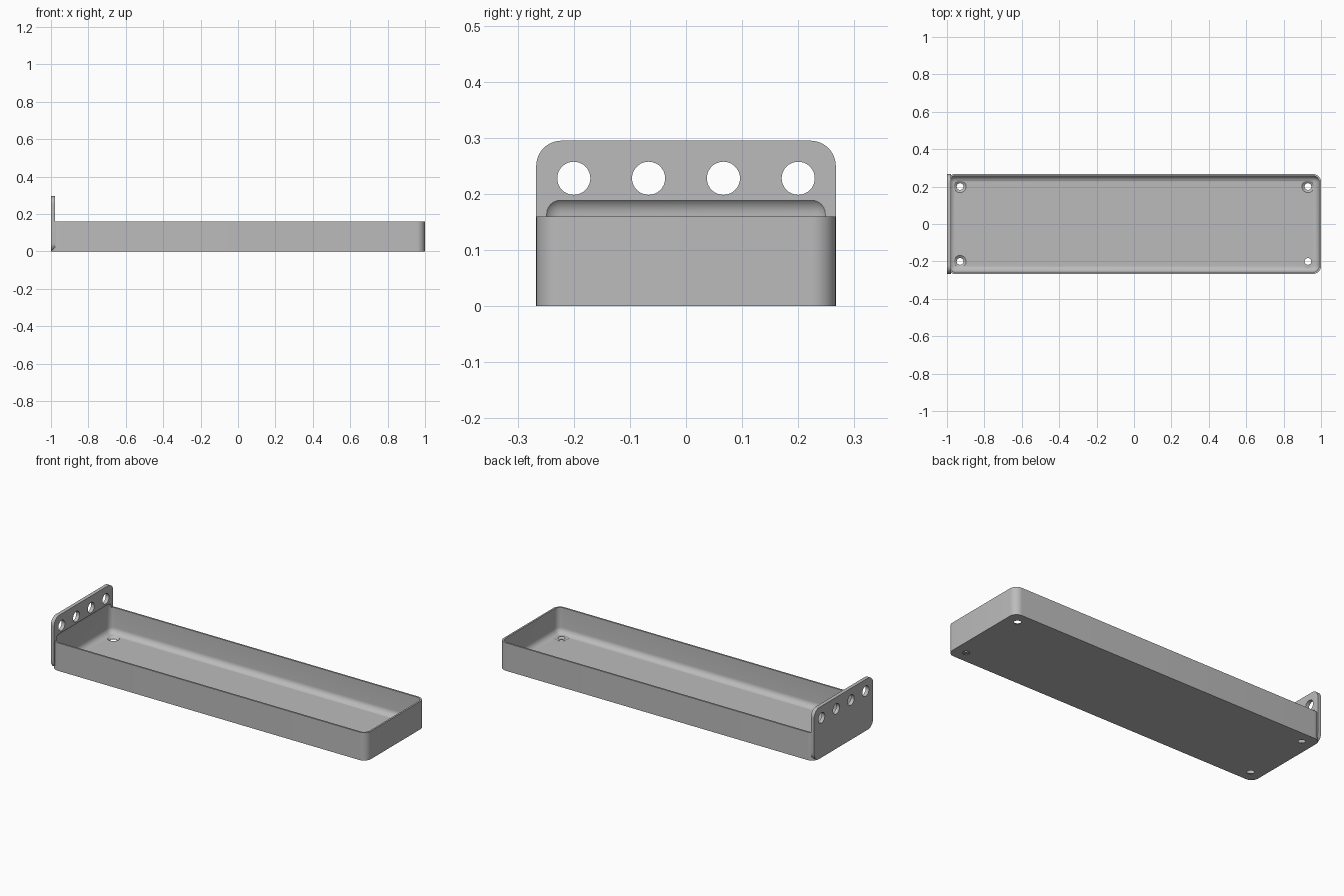
import bpy
import bmesh
from math import cos, sin, pi
from mathutils import Matrix

if "Cube" in bpy.data.objects:
    bpy.data.objects.remove(bpy.data.objects["Cube"])

grey = bpy.data.materials.new("plain grey")
grey.use_nodes = True
colour = (0.5, 0.5, 0.5, 1)
grey.diffuse_color = colour
grey.node_tree.nodes["Principled BSDF"].inputs["Base Color"].default_value = colour

HALF_W = 0.267
HEIGHT = 0.16
WALL = 0.01
FLOOR = 0.0133


def finish(name, bm):
    bmesh.ops.recalc_face_normals(bm, faces=bm.faces)
    mesh = bpy.data.meshes.new(name)
    bm.to_mesh(mesh)
    bm.free()
    mesh.materials.append(grey)
    obj = bpy.data.objects.new(name, mesh)
    bpy.context.collection.objects.link(obj)
    return obj


def rounded_prism(name, half_a, half_b, radius, depth, matrix, steps=10):
    """Rounded rectangle in local xy, extruded along local z."""
    bm = bmesh.new()
    ring = []
    for i, (sx, sy) in enumerate(((1, 1), (-1, 1), (-1, -1), (1, -1))):
        for k in range(steps + 1):
            a = pi / 2 * (i + k / steps)
            ring.append(bm.verts.new((sx * (half_a - radius) + radius * cos(a),
                                      sy * (half_b - radius) + radius * sin(a), 0)))
    base = bm.faces.new(ring)
    top = bmesh.ops.extrude_face_region(bm, geom=[base])["geom"]
    bmesh.ops.translate(bm, vec=(0, 0, depth),
                        verts=[g for g in top if isinstance(g, bmesh.types.BMVert)])
    bm.transform(matrix)
    return finish(name, bm)


def rounded_box(name, low, high, radius):
    bm = bmesh.new()
    bmesh.ops.create_cube(bm, size=1)
    for v in bm.verts:
        v.co = [h if c > 0 else l for c, l, h in zip(v.co, low, high)]
    bmesh.ops.bevel(bm, geom=bm.edges[:], offset=radius, segments=8,
                    profile=0.5, affect='EDGES')
    return finish(name, bm)


def cone(name, r1, r2, depth, matrix):
    bm = bmesh.new()
    bmesh.ops.create_cone(bm, cap_ends=True, segments=40, radius1=r1,
                          radius2=r2, depth=depth, matrix=matrix)
    return finish(name, bm)


def combine(target, tool, operation):
    tool.hide_render = True
    mod = target.modifiers.new("combine", 'BOOLEAN')
    mod.operation = operation
    mod.solver = 'EXACT'
    mod.object = tool
    bpy.context.view_layer.objects.active = target
    bpy.ops.object.modifier_apply(modifier=mod.name)
    bpy.data.objects.remove(tool)


# Tray body with rounded upright corners
tray = rounded_prism("tray", 1, HALF_W, 0.043, HEIGHT, Matrix())

# Upright end plate, local xy turned onto world yz
plate_top = 0.295
turn = Matrix(((0, 0, 1, -1), (1, 0, 0, 0), (0, 1, 0, plate_top / 2), (0, 0, 0, 1)))
plate = rounded_prism("end_plate", HALF_W, plate_top / 2, 0.045, 0.021, turn)
combine(tray, plate, 'UNION')

# Hollow with filleted edges, which also scoops slightly into the plate
hollow = rounded_box("hollow_cutter", (-1 + WALL, -HALF_W + WALL, FLOOR),
                     (1 - WALL, HALF_W - WALL, 0.1975), 0.0333)
combine(tray, hollow, 'DIFFERENCE')

# Row of hanging holes through the plate
for i in range(4):
    place = Matrix.Translation((-1, -0.2 + i * 0.4 / 3, 0.228)) @ Matrix.Rotation(pi / 2, 4, 'Y')
    combine(tray, cone("plate_hole_cutter", 0.0295, 0.0295, 0.1, place), 'DIFFERENCE')

# Countersunk screw holes in the floor corners
for x in (-0.93, 0.93):
    for y in (-0.2, 0.2):
        sink = Matrix.Translation((x, y, 0.0095))
        combine(tray, cone("sink_cutter", 0.017, 0.037, 0.015, sink), 'DIFFERENCE')
        shaft = Matrix.Translation((x, y, 0))
        combine(tray, cone("shaft_cutter", 0.018, 0.018, 0.05, shaft), 'DIFFERENCE')

# Smooth curves, sharp edges
bpy.ops.object.select_all(action='DESELECT')
tray.select_set(True)
bpy.context.view_layer.objects.active = tray
bpy.ops.object.shade_smooth_by_angle(angle=pi / 6)
tray.name = "tray_with_end_plate"
